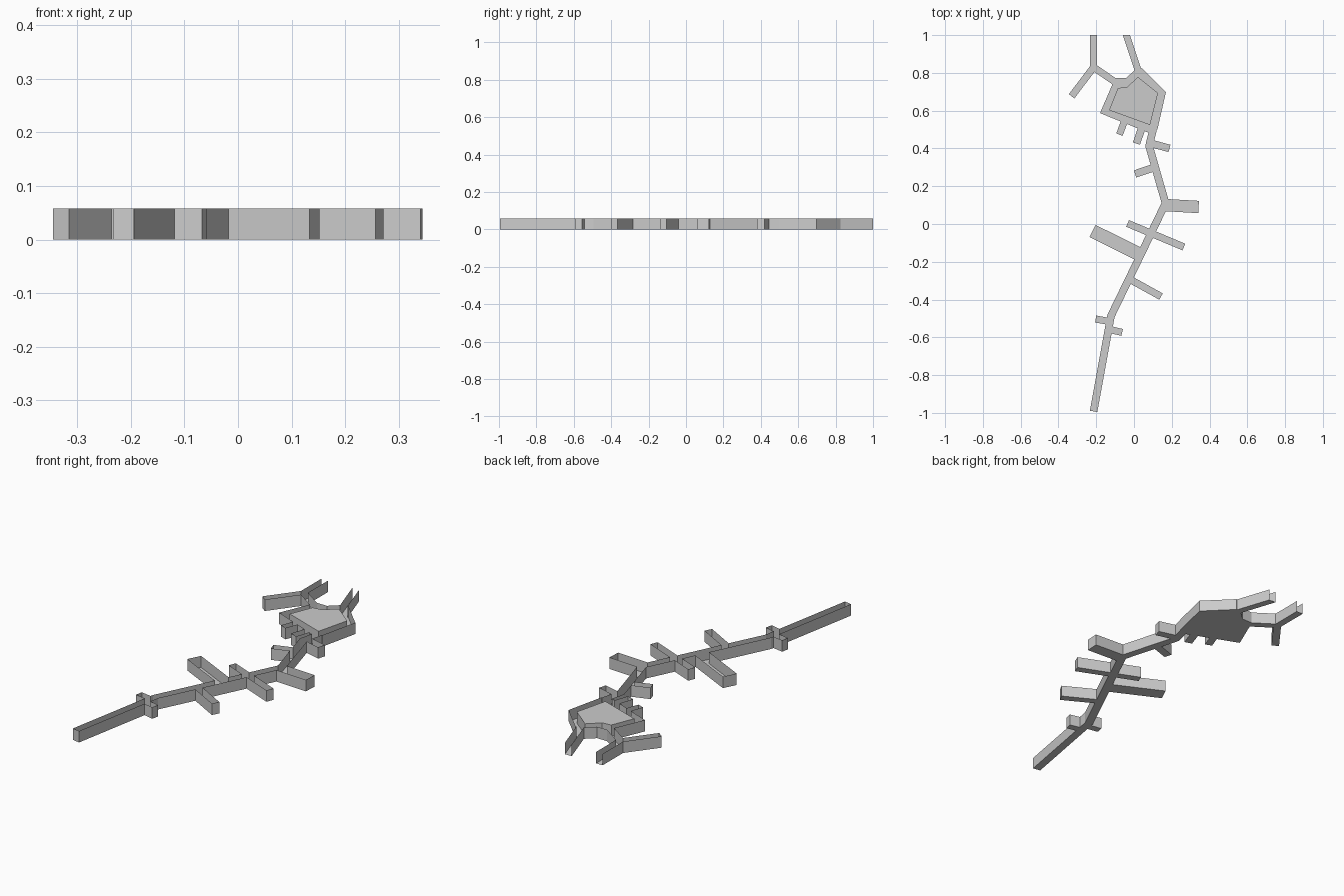
import bpy, bmesh
from mathutils import Vector
from mathutils.geometry import delaunay_2d_cdt

HEIGHT = 0.058

cube = bpy.data.objects.get("Cube")
if cube:
    bpy.data.objects.remove(cube)

stone = bpy.data.materials.new("light grey stone")
stone.use_nodes = True
colour = (0.6, 0.6, 0.6, 1)
stone.diffuse_color = colour
stone.node_tree.nodes["Principled BSDF"].inputs["Base Color"].default_value = colour


def ribbon(path, width):
    """Outline of a street of constant width with mitred corners."""
    pts = [Vector(p) for p in path]
    dirs = [(b - a).normalized() for a, b in zip(pts, pts[1:])]
    right, left = [], []
    for i, p in enumerate(pts):
        d0, d1 = dirs[max(i - 1, 0)], dirs[min(i, len(dirs) - 1)]
        t = (d0 + d1).normalized()
        side = Vector((-t.y, t.x)) * (width / 2 / t.dot(d0))
        left.append(p + side)
        right.append(p - side)
    return right + left[::-1]


def make_object(name, bm):
    mesh = bpy.data.meshes.new(name)
    bm.to_mesh(mesh)
    bm.free()
    mesh.materials.append(stone)
    obj = bpy.data.objects.new(name, mesh)
    bpy.context.collection.objects.link(obj)
    return obj


# Plaza outline and the solid block standing on it
plaza = [(-.18, .587), (.085, .49), (.124, .5), (.169, .698), (.042, .825),
         (.005, .815), (-.042, .773), (-.1, .773)]
plaza[1] = (.075, .484)
block = [(-.132, .603), (.085, .524), (.127, .693), (.021, .778),
         (-.037, .725), (-.085, .72)]

# Streets: width, then centre line
main_street = [(.115, .56), (.08, .413), (.167, .11), (.015, -.205),
               (-.122, -.487), (-.214, -.992)]
streets = [
    (.04, main_street),
    (.037, [(-.214, 1.05), (-.214, .83), (-.33, .676)]),   # left exit and spur
    (.037, [(-.214, .83), (-.09, .745)]),                  # link to the plaza
    (.036, [(-.06, 1.06), (.025, .805)]),                  # right exit
    (.036, [(-.045, .56), (-.077, .473)]),                 # plaza alleys
    (.04, [(.045, .52), (.013, .426)]),
    (.04, [(.085, .428), (.188, .4)]),                     # side alleys
    (.04, [(.11, .3), (.006, .265)]),
    (.065, [(.17, .1), (.342, .09)]),
    (.038, [(-.034, .003), (.264, -.122)]),
    (.072, [(.032, -.162), (-.22, -.037)]),
    (.038, [(-.02, -.294), (.143, -.384)]),
    (.037, [(-.125, -.517), (-.203, -.503)]),
    (.037, [(-.13, -.558), (-.063, -.574)]),
]

# Merge all outlines into one flat floor
outlines = [[Vector(p) for p in plaza]] + [ribbon(p, w) for w, p in streets]
points, faces = [], []
for outline in outlines:
    faces.append(list(range(len(points), len(points) + len(outline))))
    points += outline
verts, _, tris, *_ = delaunay_2d_cdt(points, [], faces, 1, 1e-5)

bm = bmesh.new()
floor = [bm.verts.new((v.x, v.y, 0)) for v in verts]
for tri in tris:
    bm.faces.new([floor[i] for i in reversed(tri)])

# Cut the two exits flush with the back edge
bmesh.ops.bisect_plane(bm, geom=bm.verts[:] + bm.edges[:] + bm.faces[:],
                       plane_co=(0, 1, 0), plane_no=(0, 1, 0), clear_outer=True)

# Thin walls along the border, leaving the exits open
rim = {}


def top_of(v):
    if v not in rim:
        rim[v] = bm.verts.new((v.co.x, v.co.y, HEIGHT))
    return rim[v]


for edge in [e for e in bm.edges if e.is_boundary]:
    if all(v.co.y > 0.999 for v in edge.verts):
        continue
    loop = edge.link_loops[0]
    a, b = loop.vert, loop.link_loop_next.vert
    bm.faces.new([b, a, top_of(a), top_of(b)])
make_object("street_floor_and_walls", bm)

# Raised block in the plaza
bm = bmesh.new()
base = bm.faces.new([bm.verts.new((x, y, 0.001)) for x, y in block])
lid = bmesh.ops.extrude_face_region(bm, geom=[base])["geom"]
for v in (g for g in lid if isinstance(g, bmesh.types.BMVert)):
    v.co.z = HEIGHT
bmesh.ops.recalc_face_normals(bm, faces=bm.faces)
make_object("plaza_block", bm)
